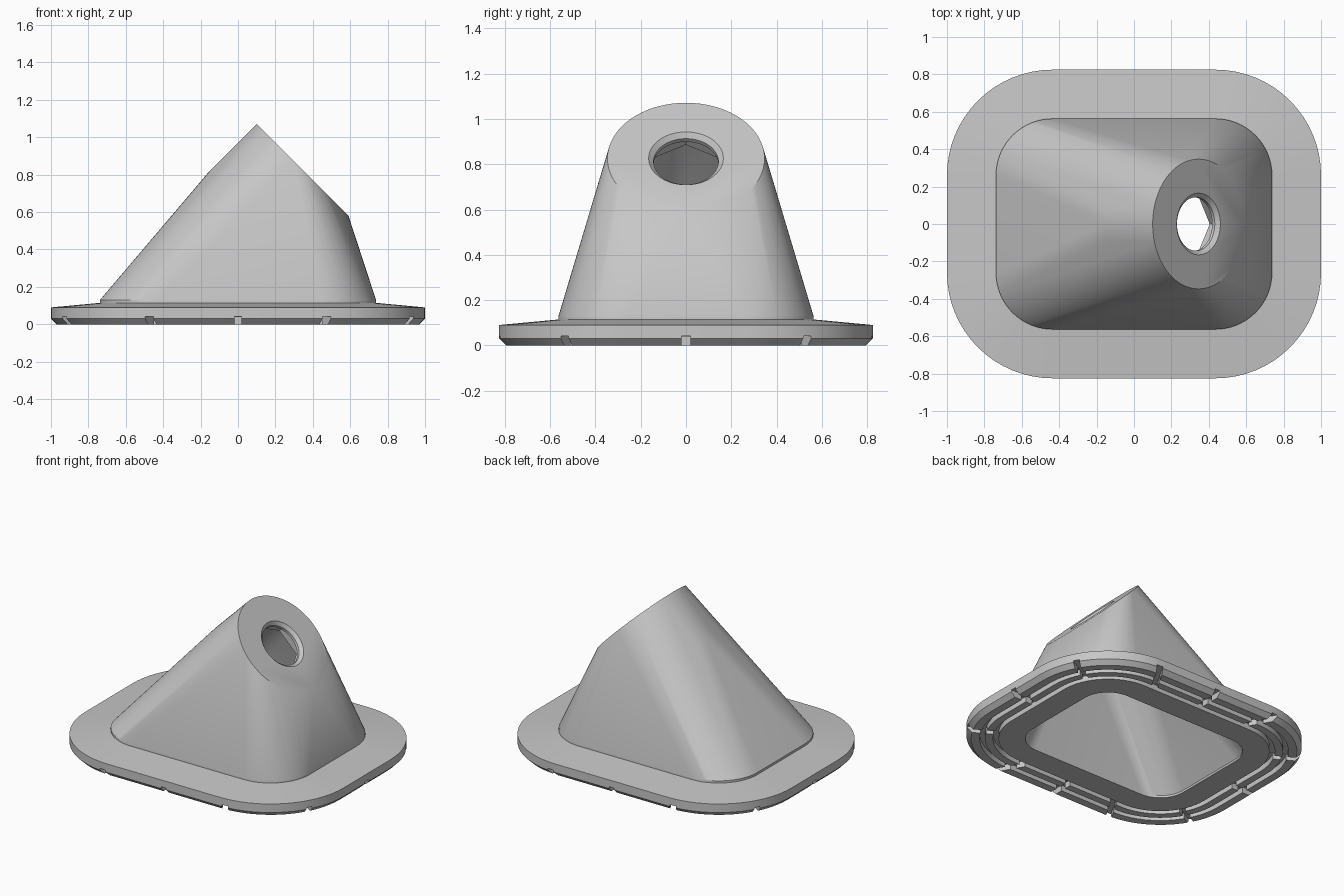
import bpy, bmesh, math
from mathutils import Vector

if "Cube" in bpy.data.objects:
    bpy.data.objects.remove(bpy.data.objects["Cube"])

HX, HY, RAD = 0.435, 0.26, 0.565         # corner centres and outer corner radius
FACE = Vector((0.345, 0, 0.826))         # centre of the slanted face
AXIS = Vector((1, 0, 1)).normalized()    # direction the face points in
DOWN = Vector((1, 0, -1)).normalized()   # downhill direction on the face
SIDE = Vector((0, 1, 0))

grey = bpy.data.materials.new("grey_plastic")
grey.use_nodes = True
COLOUR = (0.57, 0.57, 0.57, 1)
grey.diffuse_color = COLOUR
grey.node_tree.nodes["Principled BSDF"].inputs["Base Color"].default_value = COLOUR


def outline(inset, z, steps=16):
    """Rounded rectangle, inset from the outer edge of the flange."""
    pts = []
    for corner, (sx, sy) in enumerate([(1, 1), (-1, 1), (-1, -1), (1, -1)]):
        for i in range(steps + 1):
            a = math.pi / 2 * (corner + i / steps)
            r = RAD - inset
            pts.append(Vector((sx * HX + r * math.cos(a), sy * HY + r * math.sin(a), z)))
    return pts


def disc(depth, radius, sides=64):
    """Circle or polygon parallel to the slanted face, sunk by depth."""
    return [FACE - AXIS * depth + radius * (DOWN * math.cos(a) + SIDE * math.sin(a))
            for a in (2 * math.pi * i / sides for i in range(sides))]


def loft(bm, rings, closed=False):
    loops = [[bm.verts.new(p) for p in ring] for ring in rings]
    pairs = list(zip(loops, loops[1:]))
    if closed:
        pairs.append((loops[-1], loops[0]))
    for low, high in pairs:
        n = len(low)
        for i in range(n):
            j = (i + 1) % n
            bm.faces.new((low[i], low[j], high[j], high[i]))
    if not closed:
        bm.faces.new(loops[0][::-1])
        bm.faces.new(loops[-1])


def hull(bm, points):
    for p in points:
        bm.verts.new(p)
    bmesh.ops.convex_hull(bm, input=bm.verts[:])
    loose = [v for v in bm.verts if not v.link_faces]
    bmesh.ops.delete(bm, geom=loose, context="VERTS")
    bmesh.ops.dissolve_limit(bm, angle_limit=0.005, verts=bm.verts[:], edges=bm.edges[:])


def finish(bm, name):
    bmesh.ops.recalc_face_normals(bm, faces=bm.faces[:])
    mesh = bpy.data.meshes.new(name)
    bm.to_mesh(mesh)
    bm.free()
    mesh.materials.append(grey)
    obj = bpy.data.objects.new(name, mesh)
    bpy.context.collection.objects.link(obj)
    return obj


def combine(target, tool, operation):
    mod = target.modifiers.new(tool.name, "BOOLEAN")
    mod.operation, mod.solver, mod.object = operation, "EXACT", tool
    with bpy.context.temp_override(object=target, active_object=target):
        bpy.ops.object.modifier_apply(modifier=mod.name)
    bpy.data.objects.remove(tool)


# Flange with chamfered foot and gently sloping top
bm = bmesh.new()
loft(bm, [outline(0.03, 0), outline(0, 0.03), outline(0, 0.09), outline(0.3, 0.118)])
body = finish(bm, "hooded_flange")

# Hood: skin stretched from the base outline to a tilted cylinder
bm = bmesh.new()
hull(bm, outline(0.262, 0.05) + outline(0.262, 0.13) + disc(0, 0.347) + disc(0.354, 0.347))
combine(body, finish(bm, "hood"), "UNION")

# Thick-walled cavity inside the hood, open at the bottom
bm = bmesh.new()
hull(bm, outline(0.375, -0.05) + outline(0.375, 0.015) + disc(0.1, 0.235) + disc(0.36, 0.235))
combine(body, finish(bm, "cavity"), "DIFFERENCE")

# Chamfered round hole with a hexagonal pocket behind it
bm = bmesh.new()
loft(bm, [disc(-0.02, 0.187), disc(0.02, 0.143), disc(0.07, 0.143)])
combine(body, finish(bm, "round_hole"), "DIFFERENCE")
bm = bmesh.new()
loft(bm, [disc(0.04, 0.185, 6), disc(0.16, 0.185, 6)])
combine(body, finish(bm, "hex_pocket"), "DIFFERENCE")

# Two ring grooves under the flange
bm = bmesh.new()
for inset in (0.085, 0.17):
    near, far = inset, inset + 0.035
    loft(bm, [outline(near, -0.02), outline(near, 0.04),
              outline(far, 0.04), outline(far, -0.02)], closed=True)
combine(body, finish(bm, "ring_grooves"), "DIFFERENCE")

# Twelve radial drain notches, from the inner groove to the rim
bm = bmesh.new()
for k in range(12):
    a = math.radians(30 * k)
    d = Vector((math.cos(a), math.sin(a), 0))
    side = Vector((-d.y, d.x, 0)) * 0.02
    start = 0
    while math.hypot(max(abs(d.x * start) - HX, 0), max(abs(d.y * start) - HY, 0)) < RAD - 0.19:
        start += 0.005
    loft(bm, [[d * r + side * s + Vector((0, 0, z)) for r, s in
               ((start, -1), (1.3, -1), (1.3, 1), (start, 1))] for z in (-0.03, 0.042)])
combine(body, finish(bm, "drain_notches"), "DIFFERENCE")

# Smooth curved walls, keep crisp edges
bpy.ops.object.select_all(action="DESELECT")
body.select_set(True)
bpy.context.view_layer.objects.active = body
bpy.ops.object.shade_smooth_by_angle(angle=math.radians(30))
